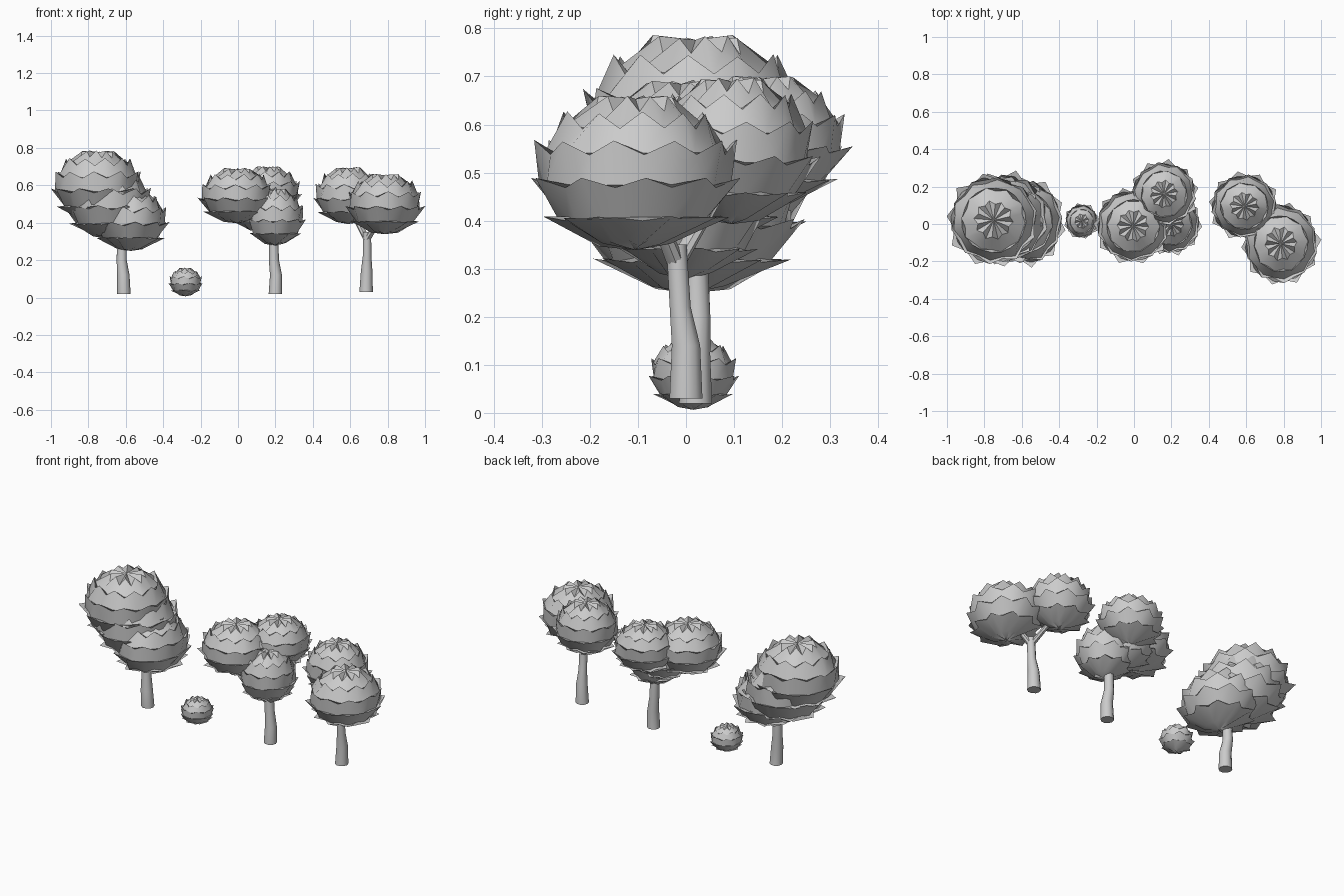
import bpy, bmesh, math, random
from mathutils import Vector

if "Cube" in bpy.data.objects:
    bpy.data.objects.remove(bpy.data.objects["Cube"])

random.seed(4)


def finish(bm, name, angle):
    bmesh.ops.recalc_face_normals(bm, faces=bm.faces[:])
    me = bpy.data.meshes.new(name)
    bm.to_mesh(me)
    bm.free()
    ob = bpy.data.objects.new(name, me)
    bpy.context.collection.objects.link(ob)
    bpy.ops.object.select_all(action='DESELECT')
    ob.select_set(True)
    bpy.context.view_layer.objects.active = ob
    bpy.ops.object.shade_smooth_by_angle(angle=math.radians(angle))
    return ob


def skin(bm, rings, bottom, top):
    # bridge neighbouring rings and close both ends with a fan
    n = len(rings[0])
    for a, b in zip(rings, rings[1:]):
        for i in range(n):
            bm.faces.new((a[i], a[(i + 1) % n], b[(i + 1) % n], b[i]))
    for ring, pole in ((rings[0], bottom), (rings[-1], top)):
        p = bm.verts.new(pole)
        for i in range(n):
            bm.faces.new((p, ring[i], ring[(i + 1) % n]))


def foliage(name, centre, size, lobes=10):
    # leaf clump: tiers of pleated scales whose pointed tips flare upward
    bm = bmesh.new()
    c = Vector(centre)
    turn = random.uniform(0, 6.28)
    n = lobes * 2

    def point(r, lat, lon):
        la = math.radians(lat)
        return c + Vector((size[0] * r * math.cos(la) * math.cos(lon),
                           size[1] * r * math.cos(la) * math.sin(lon),
                           size[2] * r * math.sin(la)))

    rings = []
    bounds = (-68, -36, -8, 18, 42, 64)
    for t, (lo, hi) in enumerate(zip(bounds, bounds[1:])):
        for end, lat, base, amp, lift in ((0, lo, 0.89, 0.03, 0), (1, hi, 0.96, 0.07, 4)):
            ring = []
            for i in range(n):
                s = 1 if (i + t) % 2 == 0 else -1
                if not end:
                    s = -s
                r = base + amp * s + random.uniform(-.025, .025)
                ring.append(bm.verts.new(point(r, lat + lift * s + 2 * end, turn + math.tau * i / n)))
            rings.append(ring)
    skin(bm, rings, point(0.92, -90, 0), point(0.93, 90, 0))
    return finish(bm, name, 40)


def limb(name, path, sides=10):
    # tapered trunk or branch through (x, y, z, radius) stations
    bm = bmesh.new()
    rings = [[bm.verts.new((x + r * math.cos(math.tau * i / sides),
                            y + r * math.sin(math.tau * i / sides), z))
              for i in range(sides)] for x, y, z, r in path]
    skin(bm, rings, path[0][:3], path[-1][:3])
    return finish(bm, name, 40)


# Left tree
limb("left_trunk", [(-.61, .02, .02, .036), (-.613, .015, .12, .033),
                    (-.622, .025, .2, .027), (-.62, .02, .36, .025)])
foliage("left_crown_upper", (-.75, .02, .59), (.25, .25, .20))
foliage("left_crown_middle", (-.69, .03, .50), (.24, .25, .20))
foliage("left_crown_lower", (-.575, .01, .41), (.205, .235, .175))

# Middle tree
limb("middle_trunk", [(.20, .02, .02, .036), (.203, .02, .12, .032),
                      (.192, .025, .2, .027), (.19, .02, .36, .024)])
limb("middle_branch", [(.19, .02, .3, .02), (.05, 0, .48, .015)], 8)
foliage("middle_crown_left", (-.005, -.01, .54), (.205, .205, .155))
foliage("middle_crown_back", (.16, .16, .56), (.18, .18, .145))
foliage("middle_crown_right", (.2, .0, .425), (.16, .165, .16))
foliage("middle_crown_core", (.11, .05, .48), (.16, .16, .14))

# Right tree with a forked trunk
limb("right_trunk", [(.685, 0, .03, .036), (.688, 0, .14, .031),
                     (.69, -.012, .22, .023), (.69, -.02, .35, .022)])
limb("right_branch_back", [(.69, -.02, .31, .02), (.6, .08, .48, .015)], 8)
limb("right_branch_front", [(.69, -.02, .31, .02), (.78, -.08, .46, .015)], 8)
foliage("right_crown_back", (.59, .095, .54), (.185, .18, .16))
foliage("right_crown_front", (.785, -.105, .495), (.21, .22, .17))

# Small bush
foliage("bush", (-.28, .015, .08), (.092, .095, .08), 8)
